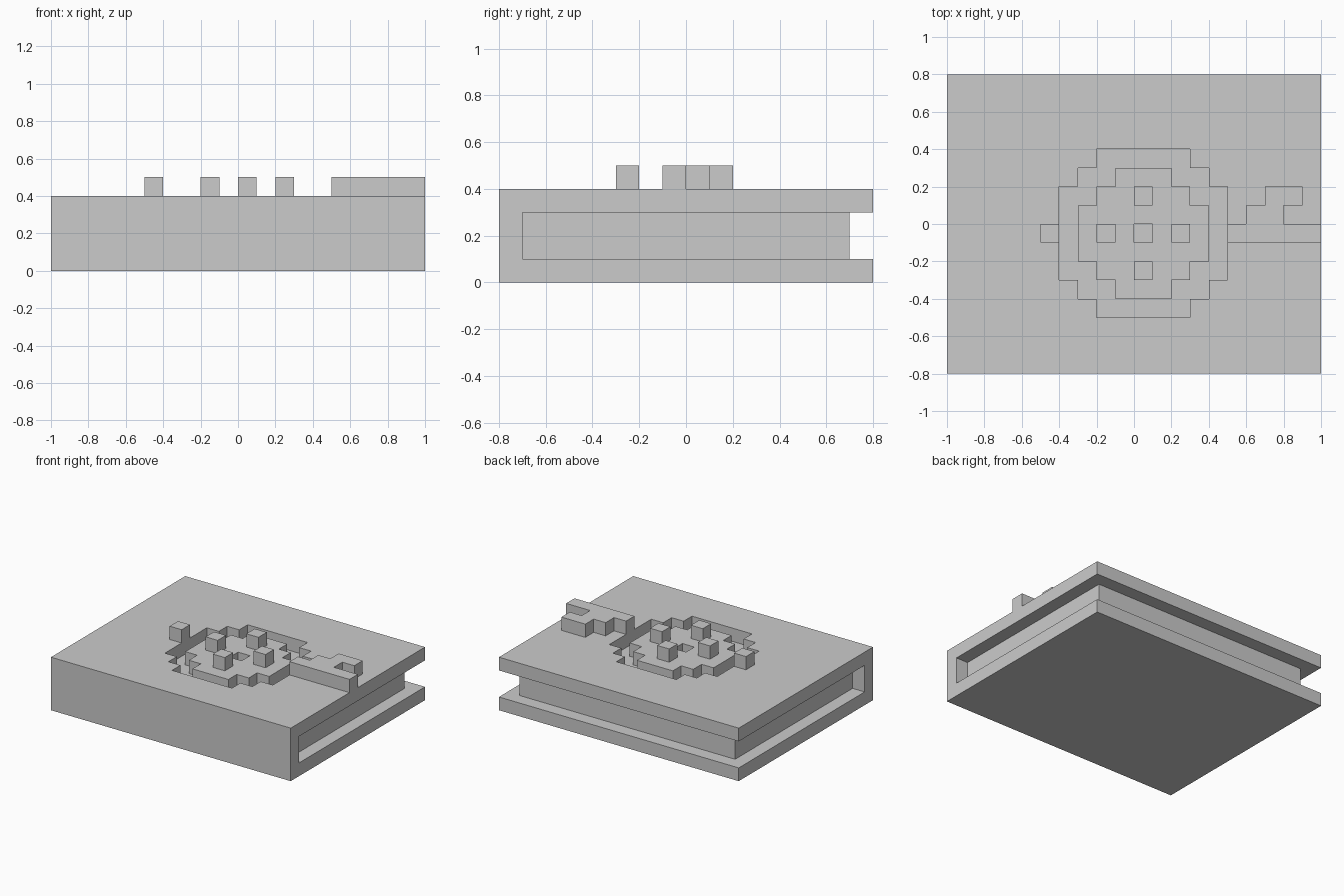
import bpy, bmesh, math

if "Cube" in bpy.data.objects:
    bpy.data.objects.remove(bpy.data.objects["Cube"])

U = 0.1                    # block size
NX, NY = 20, 16            # book footprint in blocks
CX, CY = 10, 7             # middle block of the cover emblem


def blocks(name, cells):
    """Closed flat-faced shell around a set of (i, j, k) blocks."""
    cells = set(cells)
    bm = bmesh.new()
    verts = {}

    def vert(p):
        if p not in verts:
            verts[p] = bm.verts.new(((p[0] - NX / 2) * U, (p[1] - NY / 2) * U, p[2] * U))
        return verts[p]

    for cell in sorted(cells):
        for axis in range(3):
            b, c = (axis + 1) % 3, (axis + 2) % 3
            for side in (0, 1):
                near = list(cell)
                near[axis] += 1 if side else -1
                if tuple(near) in cells:
                    continue
                quad = []
                for db, dc in ((0, 0), (1, 0), (1, 1), (0, 1)):
                    p = list(cell)
                    p[axis] += side
                    p[b] += db
                    p[c] += dc
                    quad.append(vert(tuple(p)))
                bm.faces.new(quad if side else quad[::-1])
    # merge coplanar squares into large flat faces
    bmesh.ops.dissolve_limit(bm, angle_limit=math.radians(1),
                             verts=bm.verts[:], edges=bm.edges[:])
    mesh = bpy.data.meshes.new(name)
    bm.to_mesh(mesh)
    bm.free()
    obj = bpy.data.objects.new(name, mesh)
    bpy.context.collection.objects.link(obj)
    return obj


def box(xs, ys, zs):
    return {(i, j, k) for i in xs for j in ys for k in zs}


# Ring groove and centre pit: half-widths of outer and inner disc per row
outer = (4, 4, 4, 3, 2)
inner = (3, 3, 2, 1, -1)
groove = {(CX + dx, CY + dy, 3)
          for dy in range(-4, 5) for dx in range(-4, 5)
          if inner[abs(dy)] < abs(dx) <= outer[abs(dy)]}
groove.add((CX, CY, 3))

# Covers and spine, with the groove cut through the upper cover
case = (box(range(NX), range(NY), (0, 3)) | box(range(NX), (0,), (1, 2))) - groove
blocks("book_cover", case)

# Inset page block
blocks("pages", box(range(1, NX - 1), range(1, NY - 1), (1, 2)))

# Raised studs inside the ring and one to its left
for n, (dx, dy) in enumerate(((2, 0), (-2, 0), (0, 2), (0, -2), (-5, 0)), 1):
    blocks(f"stud_{n}", {(CX + dx, CY + dy, 4)})

# Raised strap with its stepped branch
strap = box(range(15, 20), (CY,), (4,)) | box((16, 17), (CY + 1,), (4,)) | box((17, 18), (CY + 2,), (4,))
blocks("strap", strap)
